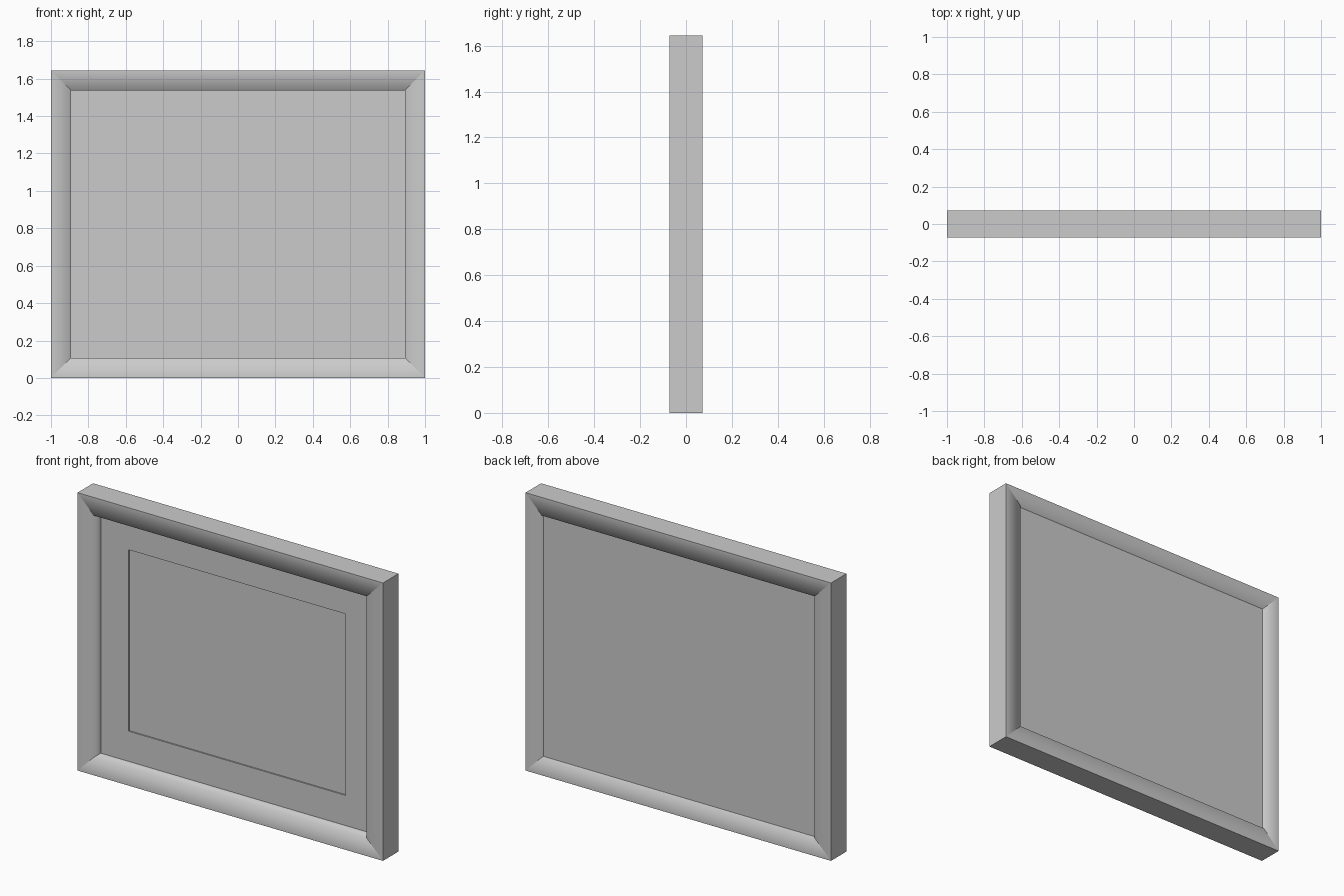
import bpy
import bmesh

cube = bpy.data.objects.get("Cube")
if cube:
    bpy.data.objects.remove(cube, do_unlink=True)

HALF_W, HALF_H, HALF_D = 1.0, 0.8225, 0.0725   # outer frame half sizes
BAR = 0.107                                    # width of the frame bars

grey = bpy.data.materials.new("plain grey")
grey.use_nodes = True
colour = (0.6, 0.6, 0.6, 1)
grey.diffuse_color = colour
grey.node_tree.nodes["Principled BSDF"].inputs["Base Color"].default_value = colour


def finish(name, bm):
    bmesh.ops.recalc_face_normals(bm, faces=bm.faces)
    mesh = bpy.data.meshes.new(name)
    bm.to_mesh(mesh)
    bm.free()
    mesh.materials.append(grey)
    obj = bpy.data.objects.new(name, mesh)
    bpy.context.collection.objects.link(obj)
    return obj


def ring(name, outer, inner, front, back, soft=False):
    """Mitred rectangular ring; soft rounds the shading of the inner edges."""
    bm = bmesh.new()
    loops = []
    for (w, h), y in ((outer, front), (outer, back), (inner, back), (inner, front)):
        loops.append([bm.verts.new((sx * w, y, HALF_H + sz * h))
                      for sx, sz in ((-1, -1), (1, -1), (1, 1), (-1, 1))])
    for i in range(4):
        a, b = loops[i], loops[(i + 1) % 4]
        for j in range(4):
            k = (j + 1) % 4
            face = bm.faces.new((a[j], a[k], b[k], b[j]))
            face.smooth = soft
    # Keep the mitres and the outer edges crisp
    soft_edges = {frozenset((lp[j], lp[(j + 1) % 4]))
                  for lp in loops[2:] for j in range(4)}
    for edge in bm.edges:
        edge.smooth = soft and frozenset(edge.verts) in soft_edges
    return finish(name, bm)


def board(name, w, h, front, back):
    bm = bmesh.new()
    bmesh.ops.create_cube(bm, size=1)
    bmesh.ops.scale(bm, vec=(2 * w, back - front, 2 * h), verts=bm.verts)
    bmesh.ops.translate(bm, vec=(0, (front + back) / 2, HALF_H), verts=bm.verts)
    return finish(name, bm)


# Outer frame
opening = (HALF_W - BAR, HALF_H - BAR)
ring("frame", (HALF_W, HALF_H), opening, -HALF_D, HALF_D, soft=True)

# Mat with its window, and the picture panel set just behind it
ring("mat", opening, (0.711, 0.537), -0.008, 0.0)
board("picture_panel", *opening, 0.0, 0.03)

# Backing board, slightly sunk into the rear of the frame
board("backing_board", *opening, 0.03, 0.058)
